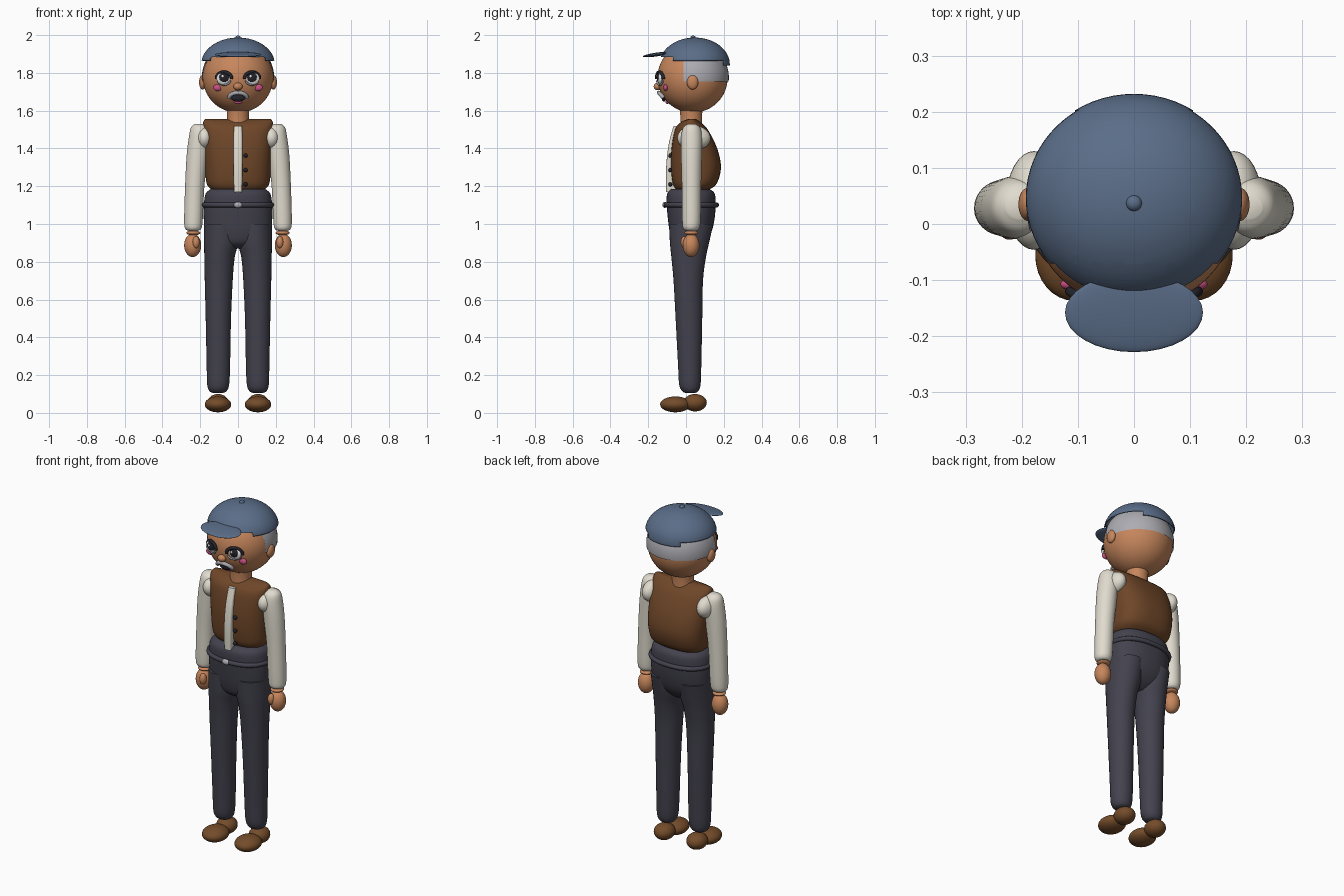
import bpy, bmesh, math
from mathutils import Vector

if "Cube" in bpy.data.objects:
    bpy.data.objects.remove(bpy.data.objects["Cube"])


def material(name, r, g, b):
    m = bpy.data.materials.new(name)
    lin = [((c / 255 + 0.055) / 1.055) ** 2.4 for c in (r, g, b)]
    m.diffuse_color = (*lin, 1)
    m.use_nodes = True
    m.node_tree.nodes["Principled BSDF"].inputs["Base Color"].default_value = m.diffuse_color
    return m


SKIN = material("skin", 198, 134, 92)
CAP = material("cap_blue", 90, 109, 136)
TROUSER = material("charcoal", 67, 66, 78)
VEST = material("vest_brown", 110, 70, 40)
SHIRT = material("shirt_cream", 224, 219, 206)
HAIR = material("hair_grey", 172, 172, 178)
SHOE = material("shoe_brown", 116, 76, 42)
BLACK = material("black", 34, 34, 42)
PINK = material("pink", 205, 80, 135)
WHITE = material("white", 235, 235, 235)

HEAD_C = Vector((0, 0.035, 1.775))
HEAD_R = 0.186


def finish(name, bm, mat, angle=50):
    bmesh.ops.recalc_face_normals(bm, faces=bm.faces)
    me = bpy.data.meshes.new(name)
    bm.to_mesh(me)
    bm.free()
    me.materials.append(mat)
    ob = bpy.data.objects.new(name, me)
    bpy.context.collection.objects.link(ob)
    bpy.context.view_layer.objects.active = ob
    ob.select_set(True)
    bpy.ops.object.shade_smooth_by_angle(angle=math.radians(angle))
    ob.select_set(False)
    return ob


def sphere_bm(c, r, seg=32, rings=20):
    bm = bmesh.new()
    bmesh.ops.create_uvsphere(bm, u_segments=seg, v_segments=rings, radius=1)
    for v in bm.verts:
        v.co = Vector([c[i] + v.co[i] * r[i] for i in range(3)])
    return bm


def ball(name, c, r, mat, tilt=0):
    bm = sphere_bm((0, 0, 0), r)
    ob = finish(name, bm, mat)
    ob.location = c
    ob.rotation_euler.x = tilt
    return ob


def loft(name, rows, mat, power=2.0, seg=32, steps=5):
    """Rows are (z, x centre, x radius, y min, y max), smoothly interpolated."""
    pts = []
    for i in range(len(rows) - 1):
        p = [rows[max(0, min(len(rows) - 1, i + k))] for k in (-1, 0, 1, 2)]
        for s in range(steps):
            t = s / steps
            pts.append([0.5 * (2 * b + (c - a) * t + (2 * a - 5 * b + 4 * c - d) * t * t
                               + (3 * b - a - 3 * c + d) * t ** 3) for a, b, c, d in zip(*p)])
    pts.append(rows[-1])
    bm = bmesh.new()
    rings = []
    for z, cx, rx, y0, y1 in pts:
        ring = []
        for k in range(seg):
            a = 2 * math.pi * k / seg
            u, v = [math.copysign(abs(f) ** (2 / power), f) for f in (math.cos(a), math.sin(a))]
            ring.append(bm.verts.new((cx + rx * u, (y0 + y1) / 2 + (y1 - y0) / 2 * v, z)))
        rings.append(ring)
    for r, q in zip(rings, rings[1:]):
        for k in range(seg):
            bm.faces.new((r[k], r[(k + 1) % seg], q[(k + 1) % seg], q[k]))
    bm.faces.new(rings[0])
    bm.faces.new(rings[-1])
    return finish(name, bm, mat)


def tube(name, pts, radius, mat, cyclic=False):
    cu = bpy.data.curves.new(name, 'CURVE')
    cu.dimensions = '3D'
    cu.bevel_depth = radius
    cu.bevel_resolution = 3
    cu.use_fill_caps = True
    sp = cu.splines.new('POLY')
    sp.points.add(len(pts) - 1)
    for p, co in zip(sp.points, pts):
        p.co = (*co, 1)
    sp.use_cyclic_u = cyclic
    sp.use_smooth = True
    cu.materials.append(mat)
    ob = bpy.data.objects.new(name, cu)
    bpy.context.collection.objects.link(ob)
    return ob


def cut(bm, co, no, clear=False):
    bmesh.ops.bisect_plane(bm, geom=bm.verts[:] + bm.edges[:] + bm.faces[:], plane_co=co,
                           plane_no=no, clear_inner=clear)


def face_y(x, z):
    return HEAD_C.y - math.sqrt(max(0, HEAD_R ** 2 - x * x - (z - HEAD_C.z) ** 2))


def arc(cx, cz, rx, rz, a0, a1, n=12, lift=0.008):
    out = []
    for i in range(n + 1):
        a = math.radians(a0 + (a1 - a0) * i / n)
        x, z = cx + rx * math.cos(a), cz + rz * math.sin(a)
        out.append((x, face_y(x, z) - lift, z))
    return out


# Head and neck
finish("head", sphere_bm(HEAD_C, (HEAD_R,) * 3, 48, 32), SKIN)
loft("neck", [(1.5, 0, 0.06, -0.03, 0.085), (1.57, 0, 0.058, -0.03, 0.085),
              (1.63, 0, 0.062, -0.035, 0.09)], SKIN)

# Hair band around the back of the head
bm = sphere_bm(HEAD_C, (0.192,) * 3, 48, 32)
cut(bm, (0, -0.012, 0), (0, 1, 0), True)
cut(bm, (0, 0, 1.755), (0, 0, 1), True)
cut(bm, (0, 0, 1.9), (0, 0, -1), True)
finish("hair", bm, HAIR)

# Cap dome with a dropped back flap and a raised front edge
bm = sphere_bm((0, 0.046, 1.845), (0.195, 0.186, 0.142), 64, 32)
cut(bm, (0, 0, 1.84), (0, 0, 1), True)
for co, no in (((0, 0, 1.865), (0, 0, 1)), ((0, 0, 1.885), (0, 0, 1)), ((0.105, 0, 0), (1, 0, 0)),
               ((-0.105, 0, 0), (1, 0, 0)), ((0, -0.07, 0), (0, 1, 0))):
    cut(bm, co, no)
gone = []
for f in bm.faces:
    c = f.calc_center_median()
    flap = abs(c.x) < 0.105 and c.y > 0
    if (c.z < 1.865 and not flap) or (c.z < 1.885 and c.y < -0.07):
        gone.append(f)
bmesh.ops.delete(bm, geom=gone, context='FACES')
cap = finish("cap_dome", bm, CAP)
cap.modifiers.new("thickness", 'SOLIDIFY').thickness = 0.006
ball("cap_button", (0, 0.037, 1.986), (0.014, 0.014, 0.012), CAP)
ball("cap_brim", (0, -0.158, 1.897), (0.123, 0.071, 0.01), CAP, 0.14)

# Face
ball("nose", (0, face_y(0, 1.728) - 0.006, 1.728), (0.024, 0.02, 0.02), SKIN)
ball("mouth", (0, face_y(0, 1.668), 1.668), (0.036, 0.012, 0.02), BLACK)
ball("lip", (0, face_y(0, 1.645), 1.645), (0.022, 0.011, 0.009), PINK)
tube("moustache", arc(0, 1.668, 0.047, 0.027, 0, 180, lift=0.01), 0.011, HAIR)
for s, side in ((-1, "left"), (1, "right")):
    x, z = s * 0.074, 1.77
    y = face_y(x, z)
    ball(side + "_eye", (x, y, z), (0.04, 0.014, 0.034), WHITE)
    ball(side + "_pupil", (x, y - 0.008, z + 0.006), (0.026, 0.012, 0.026), BLACK)
    ball(side + "_eye_glint", (x - 0.007, y - 0.019, z + 0.012), (0.007, 0.004, 0.007), WHITE)
    tube(side + "_lashes", arc(x, z, 0.04, 0.034, -5, 185), 0.009, BLACK)
    tube(side + "_lower_lid", arc(x, z, 0.036, 0.034, 200, 340), 0.005, HAIR)
    ball(side + "_cheek", (s * 0.107, face_y(0.107, 1.722), 1.722), (0.024, 0.012, 0.018), PINK)
    ball(side + "_ear", (s * 0.188, 0.035, 1.75), (0.018, 0.03, 0.038), SKIN)

# Vest, shirt front and buttons
loft("vest", [(1.18, 0, 0.14, -0.05, 0.12), (1.215, 0, 0.166, -0.07, 0.163),
              (1.3, 0, 0.175, -0.08, 0.185), (1.4, 0, 0.18, -0.077, 0.165),
              (1.5, 0, 0.184, -0.058, 0.115), (1.54, 0, 0.184, -0.025, 0.075),
              (1.556, 0, 0.172, 0.01, 0.05)], VEST, 2.6, 48)
loft("shirt_front", [(1.17, 0, 0.022, -0.105, -0.05), (1.3, 0, 0.024, -0.105, -0.05),
                     (1.42, 0, 0.024, -0.092, -0.04), (1.52, 0, 0.022, -0.066, -0.02)], SHIRT, 4)
for z in (1.21, 1.285, 1.362):
    ball("button", (0.04, -0.083, z), (0.011, 0.011, 0.011), BLACK)

# Trousers: hips, legs and waist
loft("trouser_hips", [(0.87, 0, 0.06, -0.03, 0.06), (0.9, 0, 0.13, -0.068, 0.1),
                      (0.95, 0, 0.172, -0.085, 0.132), (1.02, 0, 0.181, -0.095, 0.15),
                      (1.1, 0, 0.181, -0.102, 0.157), (1.16, 0, 0.171, -0.1, 0.152),
                      (1.185, 0, 0.145, -0.078, 0.125)], TROUSER, 2.3, 48)
belt = []
for i in range(64):
    a = 2 * math.pi * i / 64
    u, v = [math.copysign(abs(f) ** 0.87, f) for f in (math.cos(a), math.sin(a))]
    belt.append((0.179 * u, 0.028 + 0.134 * v, 1.101))
tube("belt", belt, 0.013, TROUSER, True)
ball("buckle", (0, -0.112, 1.101), (0.023, 0.013, 0.016), HAIR)

for s, side in ((-1, "left"), (1, "right")):
    # Leg and shoe
    legs = [(0.105, 0.106, 0.025, 0.0, 0.045), (0.115, 0.106, 0.045, -0.02, 0.065),
            (0.15, 0.105, 0.058, -0.036, 0.077), (0.25, 0.104, 0.062, -0.042, 0.081),
            (0.5, 0.104, 0.067, -0.055, 0.086), (0.7, 0.102, 0.074, -0.066, 0.09),
            (0.82, 0.098, 0.08, -0.077, 0.105), (0.9, 0.09, 0.09, -0.085, 0.122),
            (1.0, 0.09, 0.09, -0.09, 0.145)]
    loft(side + "_leg", [(z, s * c, r, a, b) for z, c, r, a, b in legs], TROUSER)
    ball(side + "_shoe_toe", (s * 0.106, -0.056, 0.045), (0.07, 0.081, 0.042), SHOE)
    ball(side + "_shoe_heel", (s * 0.106, 0.048, 0.054), (0.056, 0.062, 0.046), SHOE)
    # Sleeve and shoulder
    arm = [(0.963, 0.237, 0.022, 0.005, 0.05), (0.975, 0.237, 0.042, -0.014, 0.068),
           (1.02, 0.236, 0.049, -0.02, 0.077), (1.2, 0.229, 0.051, -0.022, 0.08),
           (1.36, 0.216, 0.056, -0.026, 0.084), (1.46, 0.205, 0.055, -0.026, 0.086),
           (1.51, 0.203, 0.046, -0.015, 0.075), (1.53, 0.203, 0.025, 0.01, 0.05)]
    loft(side + "_sleeve", [(z, s * c, r, a, b) for z, c, r, a, b in arm], SHIRT)
    ball(side + "_shoulder", (s * 0.178, 0.042, 1.455), (0.05, 0.088, 0.065), SHIRT)
    # Cuff ring, hand and thumb
    ball(side + "_wrist", (s * 0.236, 0.028, 0.953), (0.037, 0.037, 0.013), SKIN)
    ball(side + "_hand", (s * 0.24, 0.027, 0.887), (0.045, 0.044, 0.062), SKIN)
    ball(side + "_thumb", (s * 0.222, -0.008, 0.903), (0.019, 0.02, 0.032), SKIN)
